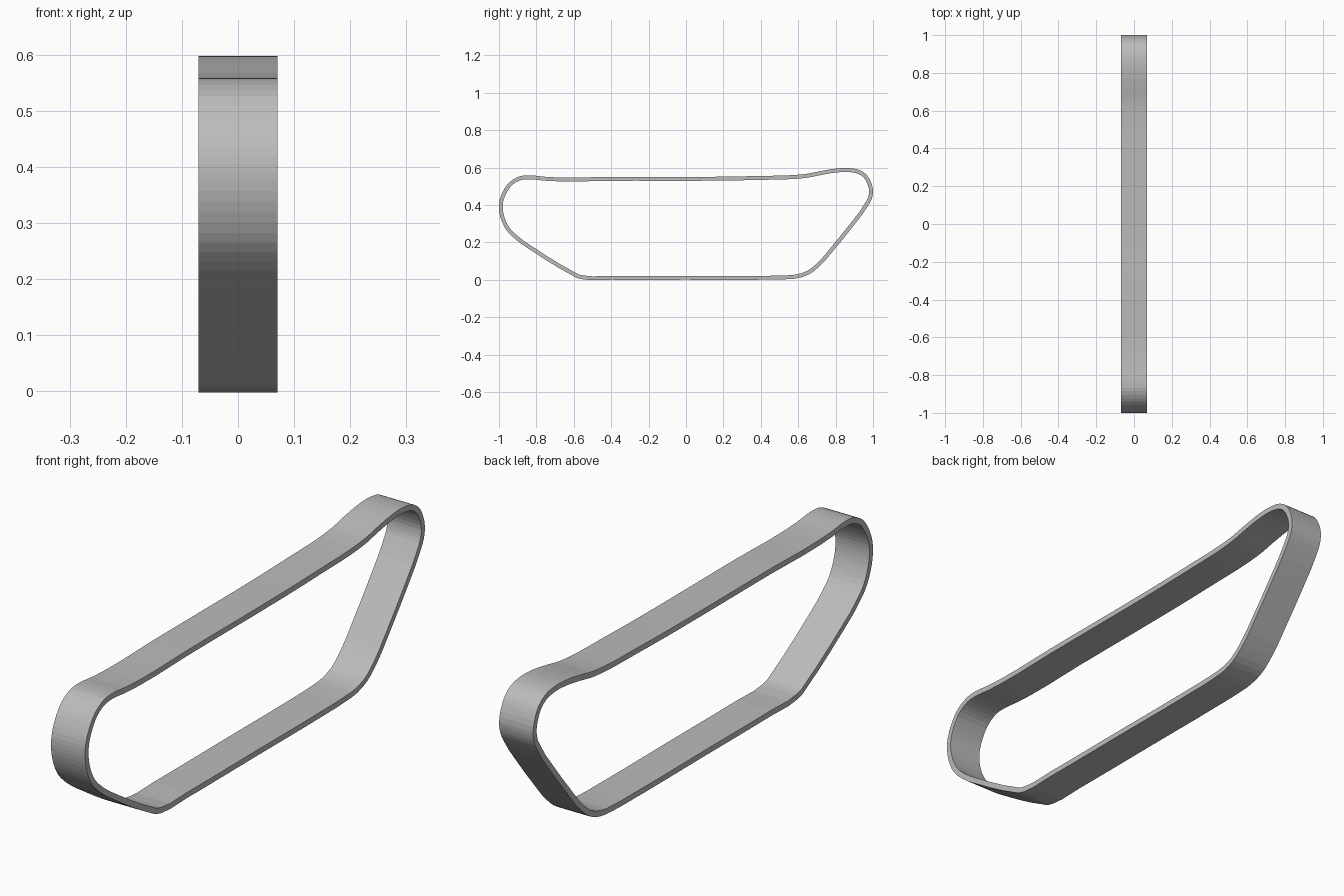
import bpy, bmesh
from mathutils import Vector

if "Cube" in bpy.data.objects:
    bpy.data.objects.remove(bpy.data.objects["Cube"])

HALF_WIDTH = 0.07
THICK = 0.021

# outer side profile (y, z), counter-clockwise seen from +x
PROFILE = [(-0.55, 0.002), (-0.4, 0.0), (0.0, 0.0), (0.4, 0.0), (0.52, 0.002),
           (0.6, 0.009), (0.66, 0.03), (0.72, 0.078), (0.8, 0.17), (0.885, 0.275),
           (0.97, 0.39), (0.994, 0.435), (1.0, 0.475), (0.985, 0.53), (0.965, 0.561),
           (0.93, 0.585), (0.87, 0.597), (0.8, 0.594), (0.72, 0.581), (0.65, 0.567),
           (0.58, 0.56), (0.4, 0.555), (0.2, 0.551), (0.0, 0.55), (-0.4, 0.55),
           (-0.68, 0.547), (-0.76, 0.551), (-0.83, 0.558), (-0.885, 0.554), (-0.94, 0.525),
           (-0.98, 0.47), (-0.998, 0.42), (-1.0, 0.375), (-0.988, 0.32), (-0.96, 0.265),
           (-0.91, 0.215), (-0.81, 0.145), (-0.61, 0.024), (-0.583, 0.01)]


def spline(pts, steps=3):
    """Closed Hermite spline with chord-length tangents."""
    pts = [Vector(p) for p in pts]
    n = len(pts)

    def tangent(i):
        a, b, c = pts[i - 1], pts[i], pts[(i + 1) % n]
        d0, d1 = (b - a).length, (c - b).length
        return ((b - a) / d0 * d1 + (c - b) / d1 * d0) / (d0 + d1)

    out = []
    for i in range(n):
        j = (i + 1) % n
        p, q = pts[i], pts[j]
        d = (q - p).length
        m0, m1 = tangent(i) * d, tangent(j) * d
        for s in range(steps):
            t = s / steps
            out.append(p * (2*t**3 - 3*t**2 + 1) + m0 * (t**3 - 2*t**2 + t)
                       + q * (3*t**2 - 2*t**3) + m1 * (t**3 - t**2))
    return out


outer = spline(PROFILE)
n = len(outer)
inner = []
for i, p in enumerate(outer):
    t = (outer[(i + 1) % n] - outer[i - 1]).normalized()
    inner.append(p + Vector((-t.y, t.x)) * THICK)

# closed track belt: four rims joined into a rectangular section
bm = bmesh.new()
rims = [[bm.verts.new((x, p.x, p.y)) for p in loop]
        for loop, x in ((outer, -HALF_WIDTH), (outer, HALF_WIDTH),
                        (inner, HALF_WIDTH), (inner, -HALF_WIDTH))]
for k in range(4):
    a, b = rims[k], rims[(k + 1) % 4]
    for i in range(n):
        j = (i + 1) % n
        bm.faces.new((a[i], a[j], b[j], b[i]))
bmesh.ops.recalc_face_normals(bm, faces=bm.faces)
mesh = bpy.data.meshes.new("track_belt")
bm.to_mesh(mesh)
bm.free()

grey = bpy.data.materials.new("belt grey")
grey.diffuse_color = (0.5, 0.5, 0.5, 1)
grey.use_nodes = True
grey.node_tree.nodes["Principled BSDF"].inputs["Base Color"].default_value = grey.diffuse_color
mesh.materials.append(grey)
bpy.context.collection.objects.link(bpy.data.objects.new("track_belt", mesh))
